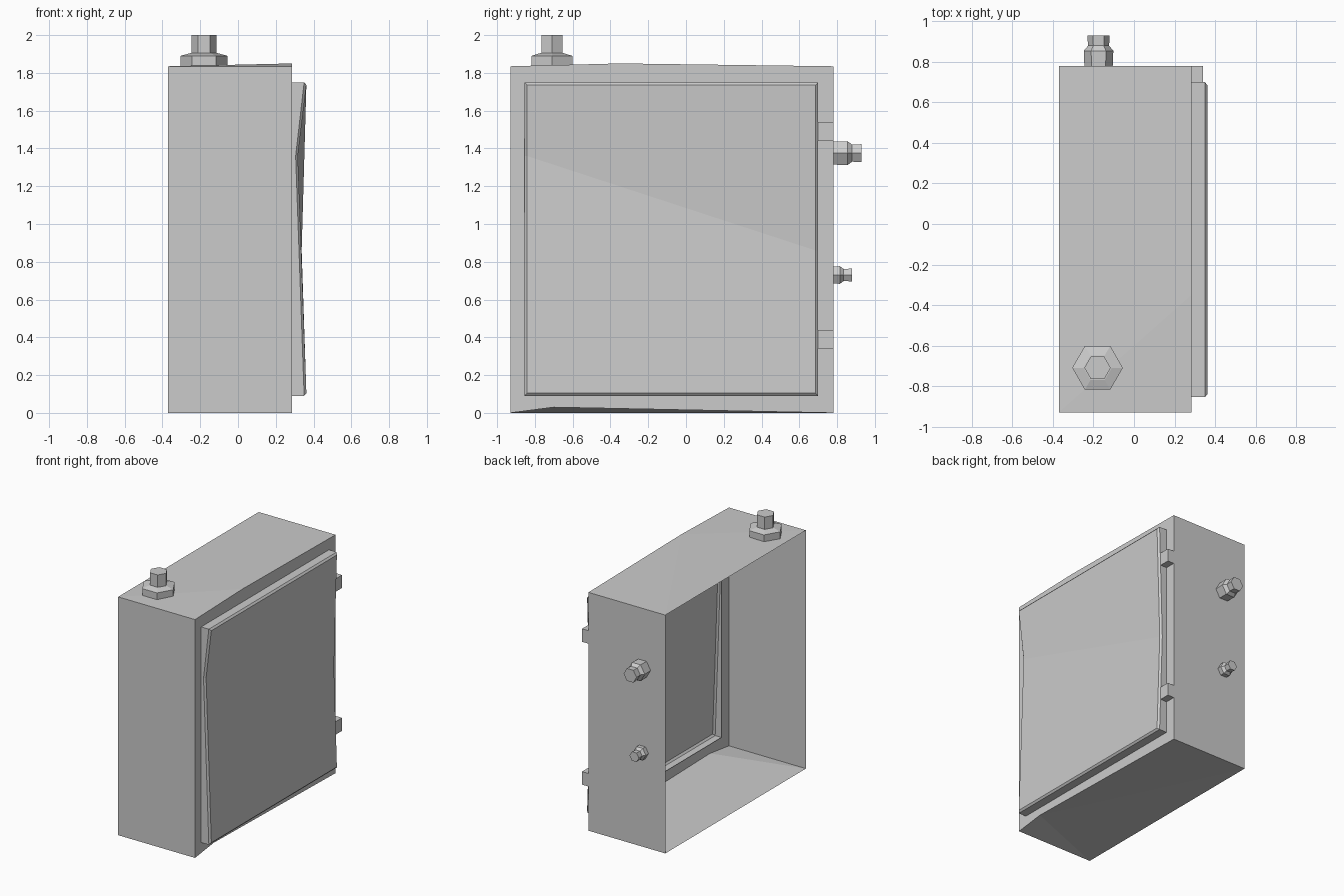
import bpy, bmesh, math
from mathutils import Matrix, Vector

cube = bpy.data.objects.get("Cube")
if cube:
    bpy.data.objects.remove(cube, do_unlink=True)

grey = bpy.data.materials.new("light grey")
grey.use_nodes = True
grey.diffuse_color = (0.6, 0.6, 0.6, 1)
grey.node_tree.nodes["Principled BSDF"].inputs["Base Color"].default_value = (0.6, 0.6, 0.6, 1)


def add_object(name, verts, faces, fix_normals=True):
    mesh = bpy.data.meshes.new(name)
    mesh.from_pydata(verts, [], faces)
    if fix_normals:
        bm = bmesh.new()
        bm.from_mesh(mesh)
        bmesh.ops.recalc_face_normals(bm, faces=bm.faces)
        bm.to_mesh(mesh)
        bm.free()
    mesh.materials.append(grey)
    obj = bpy.data.objects.new(name, mesh)
    bpy.context.collection.objects.link(obj)
    return obj


def ring(x, y0, y1, z0, z1):
    return [(x, y0, z0), (x, y1, z0), (x, y1, z1), (x, y0, z1)]


# Cabinet shell: open at the back, with a framed door opening and dented edges
BACK, FACE, Y0, Y1, TOP = -0.37, 0.285, -0.93, 0.78, 1.835
verts = ring(BACK, Y0, Y1, 0, TOP) + ring(FACE, Y0, Y1, 0, TOP)
verts += ring(FACE, -0.84, 0.69, 0.10, 1.74)
verts += [(FACE, -0.7, 0.03), (FACE, -0.35, 1.85)]
LOW, HIGH = 12, 13
faces = [(0, 4, 7, 3), (1, 2, 6, 5),
         (0, 1, LOW), (0, LOW, 4), (1, 5, LOW),
         (3, HIGH, 2), (3, 7, HIGH), (2, HIGH, 6),
         (4, LOW, 8), (LOW, 5, 9, 8), (5, 6, 10, 9),
         (6, HIGH, 11, 10), (HIGH, 7, 11), (7, 4, 8, 11)]
add_object("cabinet_shell", verts, faces)


# Door: hollow pan whose front is creased inward along a slanting line
def door_loop(x, inset, dent_near, dent_far):
    a, b, lo, hi = -0.855 + inset, 0.70 - inset, 0.09 + inset, 1.75 - inset
    return [(x, a, lo), (x, b, lo), (x - dent_far, b, 0.86),
            (x, b, hi), (x, a, hi), (x - dent_near, a, 1.36)]


verts = door_loop(FACE, 0, 0, 0) + door_loop(0.35, 0, 0.045, 0.025) + door_loop(0.362, 0.014, 0.045, 0.025)
faces = [(r + i, r + (i + 1) % 6, r + 6 + (i + 1) % 6, r + 6 + i) for r in (0, 6) for i in range(6)]
faces += [(12, 13, 14, 17), (17, 14, 15, 16)]
add_object("door", verts, faces)

# Hinges beside the door
for name, z in (("upper_hinge", 1.44), ("lower_hinge", 0.34)):
    verts = ring(FACE, 0.70, 0.78, z, z + 0.1) + ring(0.34, 0.70, 0.78, z, z + 0.1)
    sides = [(i, (i + 1) % 4, 4 + (i + 1) % 4, 4 + i) for i in range(4)]
    add_object(name, verts, sides + [(0, 1, 2, 3), (4, 5, 6, 7)])


# Hexagonal cable fittings made from radius and height profiles
def fitting(name, profile, base, axis):
    turn = Vector((0, 0, 1)).rotation_difference(Vector(axis)).to_matrix().to_4x4()
    place = Matrix.Translation(base) @ turn
    verts = [place @ Vector((r * math.cos(i * math.pi / 3), r * math.sin(i * math.pi / 3), h))
             for r, h in profile for i in range(6)]
    faces = [(k * 6 + i, k * 6 + (i + 1) % 6, k * 6 + 6 + (i + 1) % 6, k * 6 + 6 + i)
             for k in range(len(profile) - 1) for i in range(6)]
    faces += [tuple(range(6)), tuple(range(len(verts) - 6, len(verts)))]
    add_object(name, verts, faces)


fitting("top_cable_gland", [(0.125, 0), (0.125, 0.055), (0.07, 0.07), (0.065, 0.07), (0.065, 0.165)],
        (-0.18, -0.71, TOP), (0, 0, 1))
fitting("upper_side_fitting", [(0.07, 0), (0.073, 0.075), (0.052, 0.1), (0.055, 0.15)],
        (-0.175, Y1, 1.375), (0, 1, 0))
fitting("lower_side_fitting", [(0.052, 0), (0.054, 0.035), (0.036, 0.055), (0.04, 0.1)],
        (-0.175, Y1, 0.73), (0, 1, 0))
